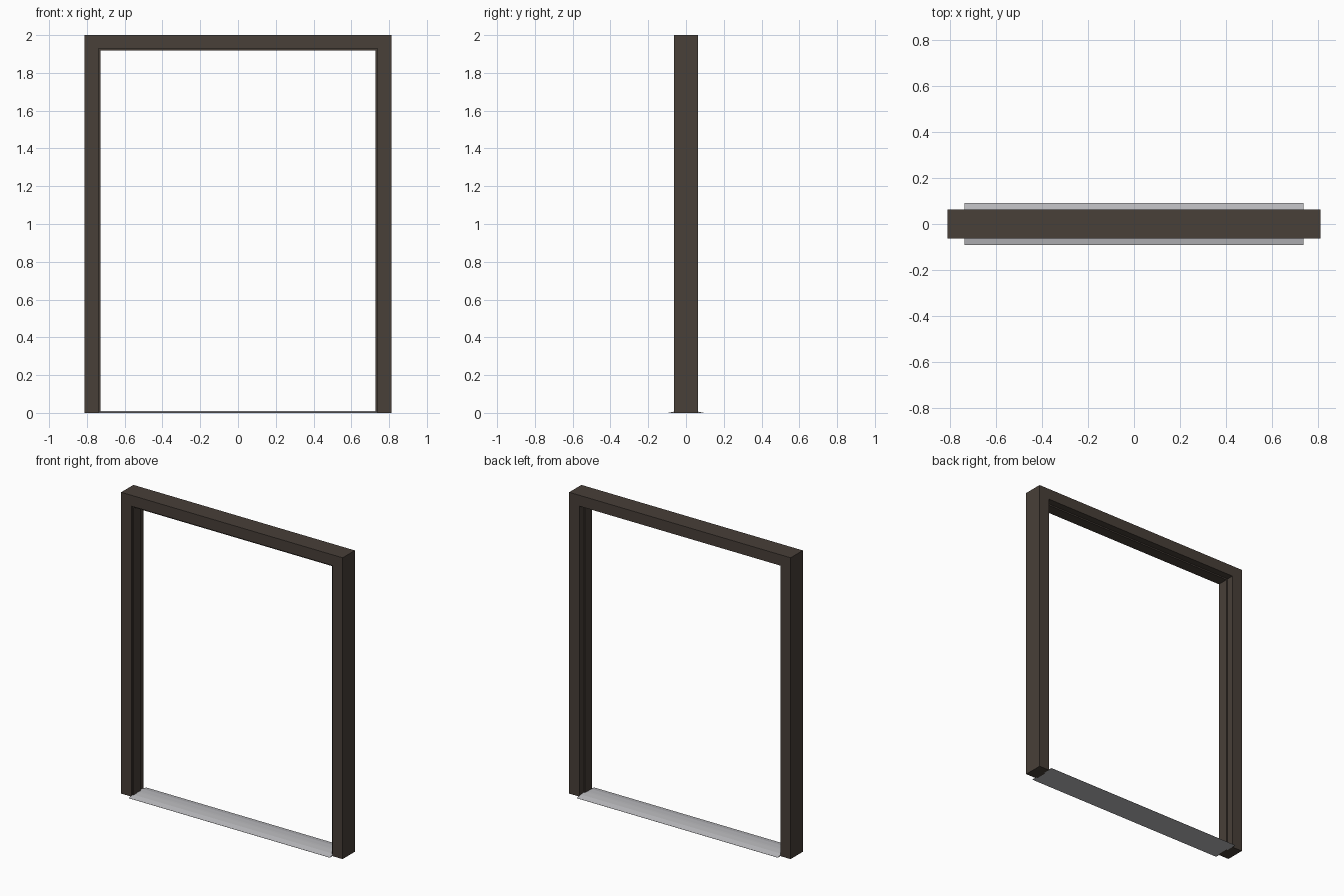
import bpy, bmesh

if "Cube" in bpy.data.objects:
    bpy.data.objects.remove(bpy.data.objects["Cube"])

W, D, H = 0.813, 0.064, 2.0      # half width, half depth, height
IN, HEAD = 0.738, 1.928          # inner jamb face, underside of head
STOP = 0.009                     # how far the door stop stands proud


def material(name, rgb):
    m = bpy.data.materials.new(name)
    m.diffuse_color = (*rgb, 1)
    m.use_nodes = True
    m.node_tree.nodes["Principled BSDF"].inputs["Base Color"].default_value = m.diffuse_color
    return m


brown = material("dark_brown", (0.065, 0.05, 0.04))
metal = material("threshold_grey", (0.5, 0.5, 0.52))


def finish(name, bm, mat):
    bmesh.ops.recalc_face_normals(bm, faces=bm.faces)
    me = bpy.data.meshes.new(name)
    bm.to_mesh(me)
    bm.free()
    ob = bpy.data.objects.new(name, me)
    me.materials.append(mat)
    bpy.context.collection.objects.link(ob)
    return ob


def box(name, lo, hi, mat):
    bm = bmesh.new()
    bmesh.ops.create_cube(bm, size=1)
    for v in bm.verts:
        v.co = [(a + b) / 2 + c * (b - a) for a, b, c in zip(lo, hi, v.co)]
    return finish(name, bm, mat)


# side jambs with their door stops
for side, s in (("left", -1), ("right", 1)):
    def span(a, b):
        return sorted((s * a, s * b))
    x0, x1 = span(IN, W)
    box(side + "_jamb", (x0, -D, 0), (x1, D, HEAD), brown)
    x0, x1 = span(IN - STOP, IN)
    box(side + "_stop", (x0, -0.055, 0.0), (x1, 0.018, HEAD), brown)

# head across the top with its stop
box("head", (-W, -D, HEAD), (W, D, H), brown)
box("head_stop", (-IN + STOP, -0.055, HEAD - STOP), (IN - STOP, 0.018, HEAD), brown)

# sloped threshold, extruded along x from its cross-section
profile = [(-0.092, 0), (0.092, 0), (0.092, 0.001), (0.05, 0.009),
           (0.008, 0.011), (-0.008, 0.011), (-0.05, 0.009), (-0.092, 0.001)]
bm = bmesh.new()
f = bm.faces.new([bm.verts.new((-IN, y, z)) for y, z in profile])
ext = bmesh.ops.extrude_face_region(bm, geom=[f])
for v in ext["geom"]:
    if isinstance(v, bmesh.types.BMVert):
        v.co.x = IN
finish("threshold", bm, metal)
